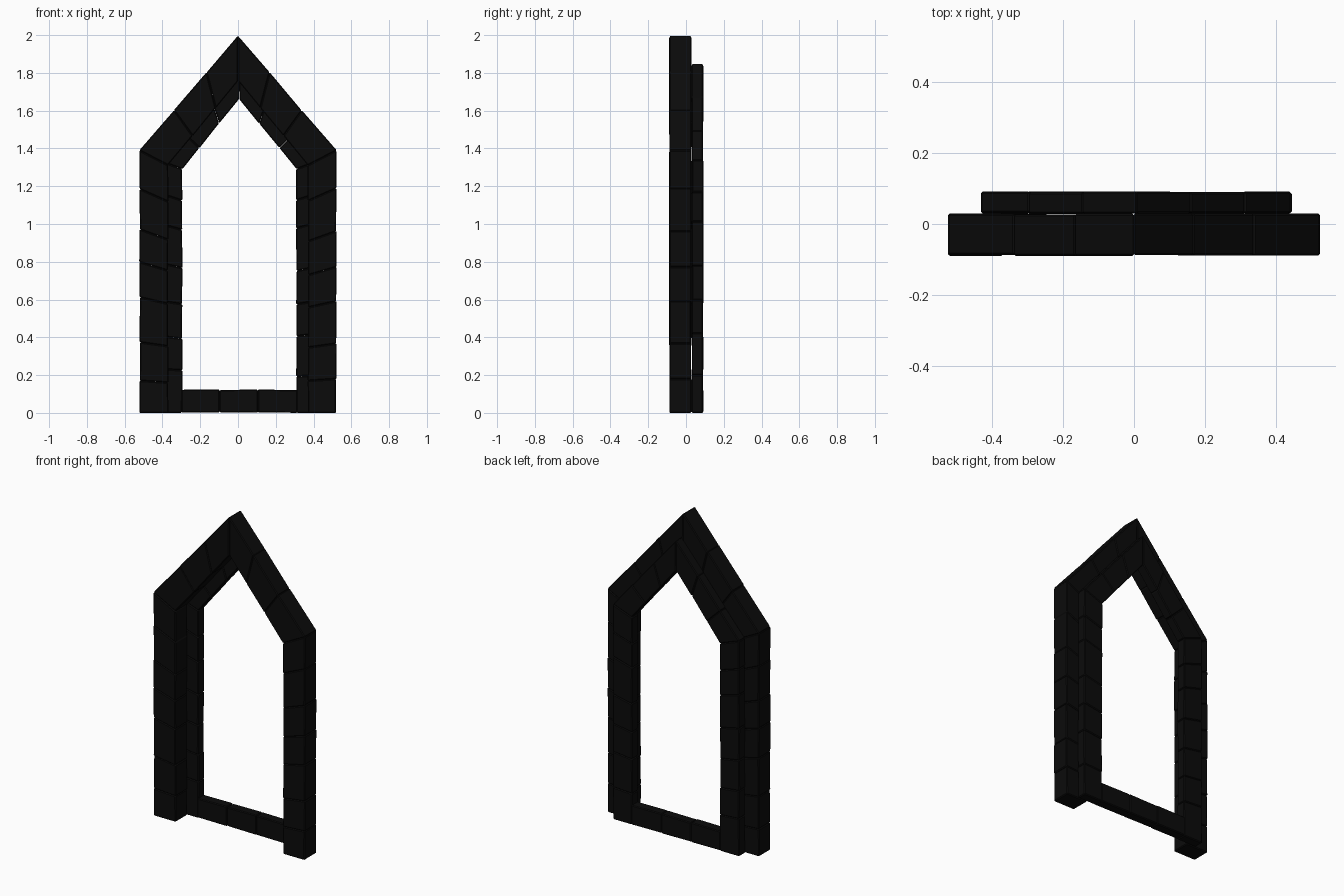
import bpy, bmesh, random
from mathutils import Vector

random.seed(4)
cube = bpy.data.objects.get("Cube")
if cube:
    bpy.data.objects.remove(cube, do_unlink=True)

# Dark stone material
stone = bpy.data.materials.new("black stone")
stone.use_nodes = True
colour = (0.0032, 0.0032, 0.0032, 1)
stone.diffuse_color = colour
bsdf = stone.node_tree.nodes["Principled BSDF"]
bsdf.inputs["Base Color"].default_value = colour
bsdf.inputs["Roughness"].default_value = 0.9


def add_block(bm, corners, y0, y1):
    """Add a four-sided prism: corners are (x, z), depth runs from y0 to y1."""
    front = [bm.verts.new((x, y0, z)) for x, z in corners]
    back = [bm.verts.new((x, y1, z)) for x, z in corners]
    bm.faces.new(front)
    bm.faces.new(back[::-1])
    for i in range(4):
        j = (i + 1) % 4
        bm.faces.new((front[j], front[i], back[i], back[j]))


def stone_run(name, start, end, cuts, y0, y1):
    """Lay stones between two (outer, inner) edges, split at the given fractions."""
    bm = bmesh.new()
    outer0, inner0 = map(Vector, start)
    outer1, inner1 = map(Vector, end)
    stops = [0, *cuts, 1]
    for a, b in zip(stops, stops[1:]):
        corners = [outer0.lerp(outer1, a), inner0.lerp(inner1, a),
                   inner0.lerp(inner1, b), outer0.lerp(outer1, b)]
        # Rough masonry: each stone sits in slightly from the frame's edges
        across = (corners[1] - corners[0]).normalized()
        for i in (0, 3):
            corners[i] += across * random.uniform(0, 0.004)
        for i in (1, 2):
            corners[i] -= across * random.uniform(0, 0.004)
        add_block(bm, corners, y0 + random.uniform(0, 0.003),
                  y1 - random.uniform(0, 0.003))
    bmesh.ops.recalc_face_normals(bm, faces=bm.faces)
    mesh = bpy.data.meshes.new(name)
    bm.to_mesh(mesh)
    bm.free()
    mesh.materials.append(stone)
    obj = bpy.data.objects.new(name, mesh)
    bpy.context.collection.objects.link(obj)
    bevel = obj.modifiers.new("worn edges", "BEVEL")
    bevel.width = 0.005
    bevel.segments = 1
    return obj


def pointed_frame(name, centre, outer, inner, y0, y1, leg_cuts, arm_cuts):
    """Both legs and sloping arms; outer and inner are (half width, shoulder, peak)."""
    for side, sign in (("left", 1), ("right", -1)):
        def edge(z_out, z_in, scale=1):
            return ((centre + sign * outer[0] * scale, z_out),
                    (centre + sign * inner[0] * scale, z_in))
        foot = edge(0, 0)
        shoulder = edge(outer[1], inner[1])
        peak = edge(outer[2], inner[2], 0)
        jitter = [c + random.uniform(-0.02, 0.02) for c in leg_cuts]
        stone_run(f"{name}_{side}_leg", foot, shoulder, jitter, y0, y1)
        stone_run(f"{name}_{side}_arm", shoulder, peak, arm_cuts, y0, y1)


# Outer surround in front, narrower frame stepped back behind it
pointed_frame("outer_frame", 0, (0.523, 1.39, 2.0), (0.368, 1.31, 1.755),
              -0.09, 0.03, (0.14, 0.28, 0.43, 0.57, 0.71, 0.86), (0.35, 0.68))
pointed_frame("inner_frame", 0.007, (0.437, 1.34, 1.853), (0.3, 1.29, 1.66),
              0.028, 0.092, (0.16, 0.3, 0.46, 0.6, 0.74, 0.87), (0.3, 0.65))

# Sill joining the inner legs
stone_run("sill", ((-0.3, 0), (-0.3, 0.125)), ((0.314, 0), (0.314, 0.125)),
          (0.33, 0.66), 0.028, 0.092)
